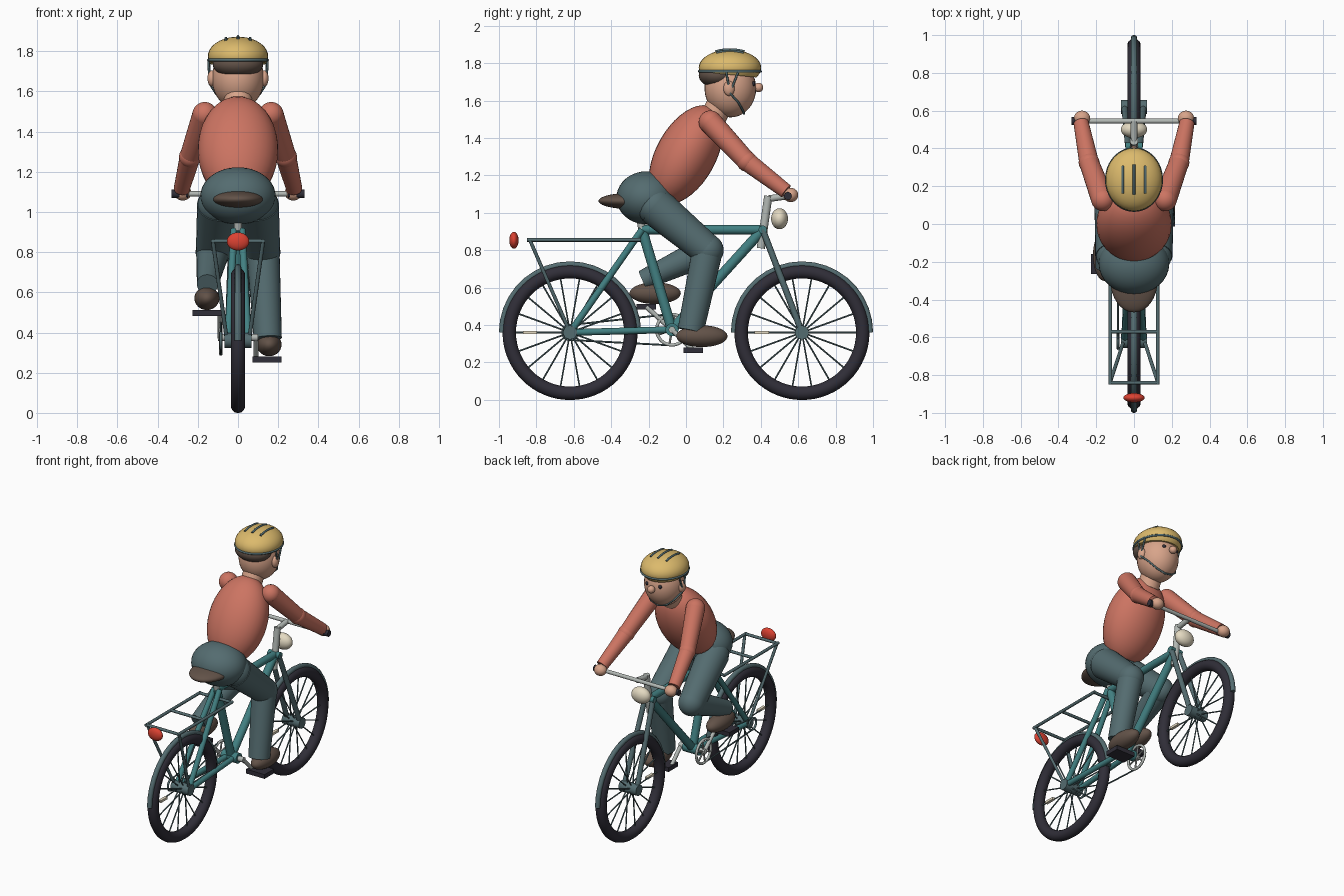
import bpy, bmesh, math
from mathutils import Vector, Matrix

cube = bpy.data.objects.get("Cube")
if cube:
    bpy.data.objects.remove(cube, do_unlink=True)


def material(name, r, g, b):
    lin = [(c / 255 / 12.92) if c < 11 else ((c / 255 + 0.055) / 1.055) ** 2.4 for c in (r, g, b)]
    m = bpy.data.materials.new(name)
    m.use_nodes = True
    m.diffuse_color = (*lin, 1)
    m.node_tree.nodes["Principled BSDF"].inputs["Base Color"].default_value = (*lin, 1)
    return m


TEAL = material("frame teal", 66, 128, 130)
SLATE = material("slate", 84, 108, 112)
SALMON = material("shirt salmon", 204, 116, 98)
SKIN = material("skin", 216, 164, 138)
BROWN = material("leather brown", 98, 82, 72)
BLACK = material("tyre black", 48, 46, 56)
TAN = material("helmet tan", 220, 186, 108)
CREAM = material("lamp cream", 228, 218, 194)
GREY = material("metal grey", 178, 184, 180)
RED = material("lamp red", 220, 66, 50)


def finish(name, bm, mat):
    mesh = bpy.data.meshes.new(name)
    bm.to_mesh(mesh)
    bm.free()
    ob = bpy.data.objects.new(name, mesh)
    bpy.context.collection.objects.link(ob)
    mesh.materials.append(mat)
    return ob


def ball(name, centre, size, mat, tilt=0, cut=None):
    """Ellipsoid, tilted about x, optionally trimmed below a plane."""
    bm = bmesh.new()
    bmesh.ops.create_uvsphere(bm, u_segments=32, v_segments=20, radius=1)
    m = Matrix.Translation(centre) @ Matrix.Rotation(tilt, 4, 'X') @ Matrix.Diagonal((*size, 1))
    bm.transform(m)
    if cut:
        geom = bm.verts[:] + bm.edges[:] + bm.faces[:]
        bmesh.ops.bisect_plane(bm, geom=geom, plane_co=cut[0], plane_no=cut[1], clear_inner=True)
        bmesh.ops.holes_fill(bm, edges=[e for e in bm.edges if e.is_boundary])
    return finish(name, bm, mat)


def rod(name, a, b, r1, mat, r2=None, sides=16):
    """Straight or tapered tube from a to b."""
    a, b = Vector(a), Vector(b)
    bm = bmesh.new()
    bmesh.ops.create_cone(bm, cap_ends=True, segments=sides, radius1=r1,
                          radius2=r1 if r2 is None else r2, depth=(b - a).length)
    rot = (b - a).to_track_quat('Z', 'Y').to_matrix().to_4x4()
    bm.transform(Matrix.Translation((a + b) / 2) @ rot)
    return finish(name, bm, mat)


def box(name, centre, size, mat):
    bm = bmesh.new()
    bmesh.ops.create_cube(bm, size=1)
    bm.transform(Matrix.Translation(centre) @ Matrix.Diagonal((*size, 1)))
    return finish(name, bm, mat)


def wire(name, points, radius, mat, closed=False):
    """Round wire along a list of points."""
    cu = bpy.data.curves.new(name, 'CURVE')
    cu.dimensions = '3D'
    cu.bevel_depth = radius
    cu.bevel_resolution = 3
    cu.use_fill_caps = True
    sp = cu.splines.new('POLY')
    sp.points.add(len(points) - 1)
    for p, co in zip(sp.points, points):
        p.co = (*co, 1)
    sp.use_cyclic_u = closed
    cu.materials.append(mat)
    ob = bpy.data.objects.new(name, cu)
    bpy.context.collection.objects.link(ob)
    return ob


def arc(x, y, z, r, start, end, steps):
    angles = [math.radians(start + (end - start) * i / steps) for i in range(steps + 1)]
    return [(x, y + r * math.cos(t), z + r * math.sin(t)) for t in angles]


# Wheels with hub, spokes, reflector and mudguard
AXLE = 0.36
for end, wy in (("rear", -0.62), ("front", 0.62)):
    bpy.ops.mesh.primitive_torus_add(major_radius=0.325, minor_radius=0.036, major_segments=64,
                                     minor_segments=14, location=(0, wy, AXLE),
                                     rotation=(0, math.pi / 2, 0))
    tyre = bpy.context.object
    tyre.name = end + "_tyre"
    tyre.data.materials.append(BLACK)
    rod(end + "_hub", (-0.068, wy, AXLE), (0.068, wy, AXLE), 0.037, SLATE, sides=20)
    for i, p in enumerate(arc(0, wy, AXLE, 0.3, 0, 340, 17)):
        rod(end + "_spoke", ((-1) ** i * 0.02, wy, AXLE), p, 0.0045, SLATE, sides=6)
    box(end + "_reflector", (0, wy - 0.215, AXLE), (0.02, 0.075, 0.016), CREAM)
    wire(end + "_mudguard", arc(0, wy, AXLE, 0.364, 0, 180, 18), 0.017, SLATE)

# Frame
CRANK = (0, -0.075, 0.375)
SEAT = (0, -0.235, 0.91)
HEAD = (0, 0.41, 0.91)
rod("top_tube", SEAT, HEAD, 0.025, TEAL)
rod("seat_tube", SEAT, CRANK, 0.027, TEAL)
rod("down_tube", HEAD, CRANK, 0.027, TEAL)
rod("bottom_bracket", (-0.06, *CRANK[1:]), (0.06, *CRANK[1:]), 0.035, TEAL)
rod("seat_post", SEAT, (0, -0.26, 1.05), 0.02, GREY)
for s in (-1, 1):
    rod("seat_stay", (s * 0.02, *SEAT[1:]), (s * 0.05, -0.62, AXLE), 0.018, TEAL)
    rod("chain_stay", (s * 0.025, *CRANK[1:]), (s * 0.05, -0.62, AXLE), 0.018, TEAL)
    rod("fork_leg", (s * 0.03, *HEAD[1:]), (s * 0.05, 0.62, AXLE), 0.017, SLATE)
rod("fork_crown", (-0.045, *HEAD[1:]), (0.045, *HEAD[1:]), 0.022, TEAL)

# Steering and lamps
rod("steering_column", (0, 0.4, 0.81), (0, 0.44, 1.09), 0.022, GREY)
rod("stem", (0, 0.44, 1.075), (0, 0.545, 1.09), 0.018, GREY)
rod("handlebar", (-0.31, 0.545, 1.09), (0.31, 0.545, 1.09), 0.013, GREY)
ball("headlamp", (0, 0.5, 0.968), (0.07, 0.045, 0.056), CREAM)
ball("tail_lamp", (0, -0.92, 0.853), (0.056, 0.025, 0.045), RED)

# Luggage rack
for s in (-1, 1):
    rod("rack_rail", (s * 0.125, -0.85, 0.855), (s * 0.125, -0.24, 0.855), 0.01, SLATE, sides=10)
    rod("rack_strut", (s * 0.125, -0.835, 0.855), (s * 0.055, -0.62, AXLE), 0.01, SLATE, sides=10)
for y in (-0.84, -0.57, -0.25):
    rod("rack_crossbar", (-0.125, y, 0.855), (0.125, y, 0.855), 0.01, SLATE, sides=10)

# Chainring and chain
wire("chainring", arc(-0.085, *CRANK[1:], 0.082, 0, 348, 30), 0.009, GREY, True)
for t in (20, 80, 140):
    p, q = arc(-0.085, *CRANK[1:], 0.08, t, t + 180, 1)
    rod("chainring_arm", p, q, 0.006, GREY, sides=8)
wire("rear_cog", arc(-0.085, -0.62, AXLE, 0.04, 0, 345, 20), 0.007, SLATE, True)
for s in (-1, 1):
    rod("chain", (-0.085, -0.62, AXLE + s * 0.04), (-0.085, -0.075, 0.375 + s * 0.084), 0.005, SLATE, sides=8)
rod("crank_axle", (-0.1, *CRANK[1:]), (0.1, *CRANK[1:]), 0.018, GREY)

# Saddle, hips, torso
ball("saddle", (0, -0.3, 1.063), (0.125, 0.168, 0.043), BROWN)
ball("hips", (0, -0.21, 1.08), (0.187, 0.162, 0.142), SLATE)
ball("torso", (0, 0, 1.31), (0.2, 0.16, 0.29), SALMON, tilt=math.radians(-29))

# Legs: side, knee, ankle, shoe centre, pedal centre, ankle radius
legs = ((1, (0.125, 0.115, 0.80), (0.148, 0.025, 0.37), (0.155, 0.085, 0.34), (0.145, 0.038, 0.265), 0.07),
        (-1, (-0.125, 0.115, 0.80), (-0.152, -0.23, 0.64), (-0.155, -0.165, 0.57), (-0.155, -0.212, 0.497), 0.053))
for s, knee, ankle, shoe, pedal, r in legs:
    hip = (s * 0.1, -0.165, 1.035)
    ball("hip_joint", hip, (0.1, 0.1, 0.1), SLATE)
    rod("thigh", hip, knee, 0.104, SLATE, 0.085, sides=28)
    ball("knee", knee, (0.086, 0.086, 0.086), SLATE)
    rod("shin", knee, ankle, 0.082, SLATE, r, sides=28)
    ball("shoe", shoe, (0.062, 0.137, 0.058), BROWN)
    box("pedal", pedal, (0.145, 0.105, 0.03), BLACK)
    rod("crank_arm", (s * 0.09, *CRANK[1:]), (s * 0.09, *pedal[1:]), 0.013, GREY, sides=12)

# Arms, hands and grips
for s in (-1, 1):
    shoulder, elbow, wrist = (s * 0.165, 0.13, 1.485), (s * 0.238, 0.325, 1.275), (s * 0.28, 0.535, 1.115)
    ball("shoulder", shoulder, (0.062, 0.062, 0.062), SALMON)
    rod("upper_sleeve", shoulder, elbow, 0.062, SALMON, 0.052, sides=24)
    ball("elbow", elbow, (0.055, 0.055, 0.055), SALMON)
    rod("lower_sleeve", elbow, wrist, 0.052, SALMON, 0.04, sides=24)
    ball("hand", (s * 0.275, 0.56, 1.095), (0.043, 0.04, 0.038), SKIN)
    rod("grip", (s * 0.25, 0.545, 1.09), (s * 0.33, 0.545, 1.09), 0.021, BLACK)

# Head and face
rod("neck", (0, 0.14, 1.5), (0, 0.2, 1.62), 0.07, SKIN, sides=24)
ball("head", (0, 0.237, 1.665), (0.13, 0.138, 0.155), SKIN)
ball("hair", (0, 0.17, 1.735), (0.126, 0.102, 0.068), BROWN)
ball("nose", (0, 0.388, 1.67), (0.025, 0.025, 0.025), SKIN)
for s in (-1, 1):
    ball("ear", (s * 0.13, 0.23, 1.665), (0.022, 0.03, 0.04), SKIN)
    ball("eye", (s * 0.05, 0.36, 1.69), (0.012, 0.01, 0.013), BLACK)

# Helmet with trim, vents and chin straps
ball("helmet", (0, 0.235, 1.775), (0.15, 0.167, 0.097), TAN, cut=((0, 0.235, 1.738), (0, 0.1, 1)))
trim = arc(0, 0, 0, 1, 0, 350, 35)
wire("helmet_trim", [(0.147 * b, 0.235 + 0.164 * a, 1.756) for _, a, b in trim], 0.007, SLATE, True)
for x in (-0.06, 0, 0.06):
    lift = math.sqrt(1 - (x / 0.15) ** 2)
    wire("helmet_vent", [(x, 0.235 + 0.167 * lift * a, 1.776 + 0.097 * lift * b)
                         for _, a, b in arc(0, 0, 0, 1, 62, 118, 10)], 0.007, SLATE)
for s in (-1, 1):
    wire("chin_strap", [(s * 0.147, 0.215, 1.755), (s * 0.142, 0.235, 1.64), (s * 0.11, 0.28, 1.59),
                        (s * 0.06, 0.305, 1.545), (0, 0.31, 1.53)], 0.006, SLATE)
    wire("front_strap", [(s * 0.142, 0.28, 1.755), (s * 0.142, 0.235, 1.64)], 0.006, SLATE)

# Smooth shading with sharp caps
bpy.ops.object.select_all(action='DESELECT')
for ob in bpy.context.scene.objects:
    if ob.type == 'MESH':
        ob.select_set(True)
        bpy.context.view_layer.objects.active = ob
bpy.ops.object.shade_smooth_by_angle(angle=math.radians(40))
